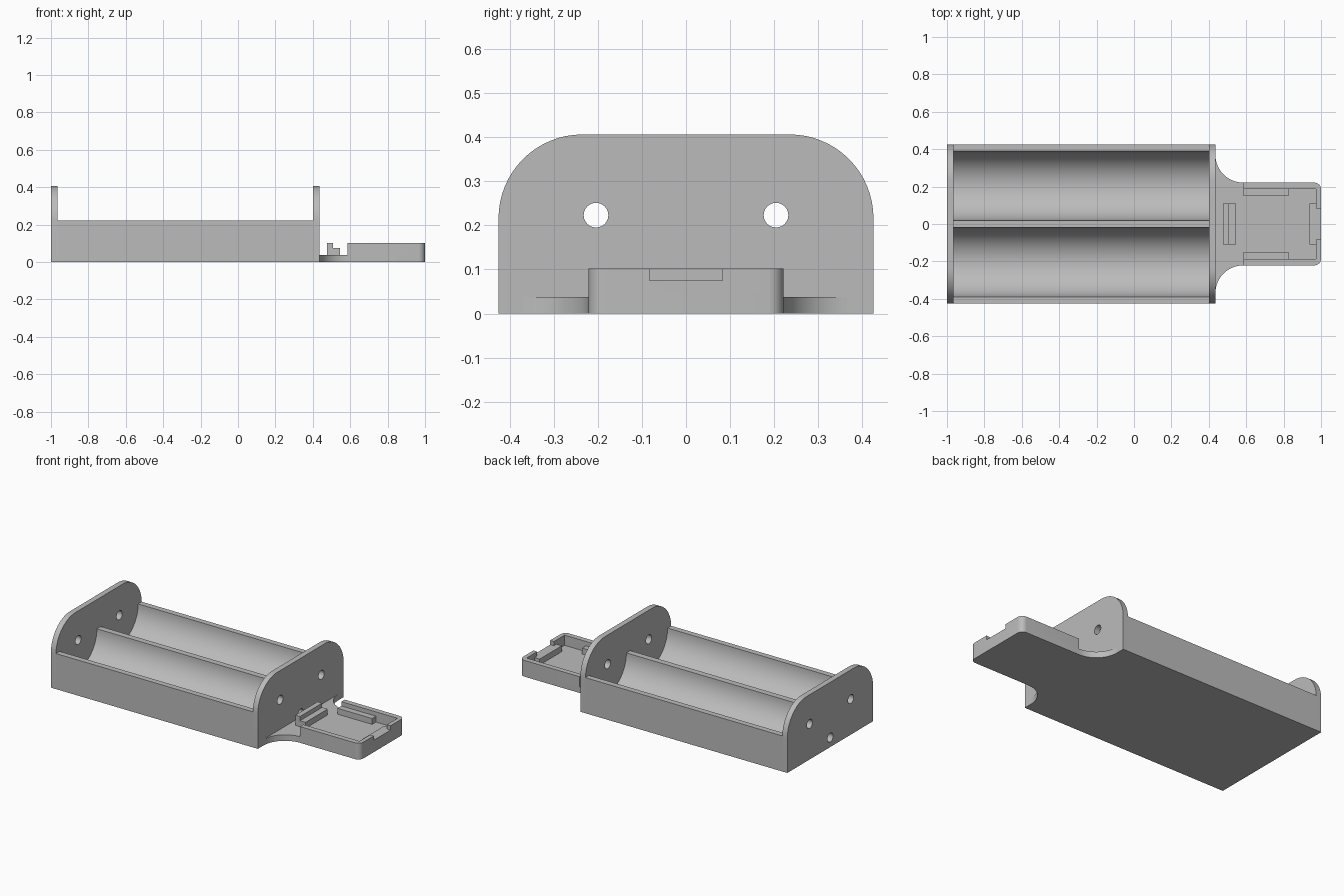
import bpy, bmesh
from math import pi, sin, cos, radians

if "Cube" in bpy.data.objects:
    bpy.data.objects.remove(bpy.data.objects["Cube"], do_unlink=True)

grey = bpy.data.materials.new("matte grey")
GREY = (0.5, 0.5, 0.5, 1)
grey.diffuse_color = GREY
grey.use_nodes = True
grey.node_tree.nodes["Principled BSDF"].inputs["Base Color"].default_value = GREY


def arc(cx, cy, r, start, end, n=16):
    """Points along an arc, angles in degrees."""
    angles = [radians(start + (end - start) * i / n) for i in range(n + 1)]
    return [(cx + r * cos(a), cy + r * sin(a)) for a in angles]


def prism(name, outline, lo, hi, axis):
    """Extrude a 2D outline: (y, z) along x, or (x, y) along z."""
    bm = bmesh.new()
    place = (lambda p: (lo, p[0], p[1])) if axis == "x" else (lambda p: (p[0], p[1], lo))
    face = bm.faces.new([bm.verts.new(place(p)) for p in outline])
    moved = bmesh.ops.extrude_face_region(bm, geom=[face])["geom"]
    step = (hi - lo, 0, 0) if axis == "x" else (0, 0, hi - lo)
    bmesh.ops.translate(bm, vec=step, verts=[v for v in moved if isinstance(v, bmesh.types.BMVert)])
    bmesh.ops.recalc_face_normals(bm, faces=bm.faces)
    mesh = bpy.data.meshes.new(name)
    bm.to_mesh(mesh)
    bm.free()
    mesh.materials.append(grey)
    obj = bpy.data.objects.new(name, mesh)
    bpy.context.collection.objects.link(obj)
    return obj


def box(name, x0, x1, y0, y1, z0, z1):
    return prism(name, [(x0, y0), (x1, y0), (x1, y1), (x0, y1)], z0, z1, "z")


def activate(obj):
    bpy.ops.object.select_all(action="DESELECT")
    obj.select_set(True)
    bpy.context.view_layer.objects.active = obj


def cut(obj, *cutters):
    """Subtract the cutters and discard them."""
    activate(obj)
    for cutter in cutters:
        mod = obj.modifiers.new("cut", "BOOLEAN")
        mod.operation, mod.solver, mod.object = "DIFFERENCE", "EXACT", cutter
        bpy.ops.object.modifier_apply(modifier=mod.name)
        bpy.data.objects.remove(cutter, do_unlink=True)


def bore(y, z, r=0.028):
    return prism("bore_cutter", arc(y, z, r, 0, 345, 23), -1.2, 0.6, "x")


W, RIM = 0.425, 0.223            # half width and height of the tray
CELL_Y, CELL_R = 0.204, 0.185    # cell trough position and radius
X0, X1, PLATE = -1.0, 0.435, 0.035
parts = []

# Tray with two half-round troughs and a wire channel below them
section = [(-W, 0), (W, 0), (W, RIM)]
for y in (CELL_Y, -CELL_Y):
    section += arc(y, RIM, CELL_R, 0, -180, 40)
section.append((-W, RIM))
tray = prism("cell_tray", section, X0 + PLATE, X1 - PLATE, "x")
cut(tray, bore(0, 0.06))
parts.append(tray)

# End plates with rounded shoulders, contact holes and the wire hole
R = 0.19
plate_outline = [(-W, 0), (W, 0)] + arc(W - R, 0.406 - R, R, 0, 90) + arc(R - W, 0.406 - R, R, 90, 180)
for name, x in (("back_end_plate", X0), ("connector_end_plate", X1 - PLATE)):
    plate = prism(name, plate_outline, x, x + PLATE, "x")
    cut(plate, bore(CELL_Y, RIM), bore(-CELL_Y, RIM), bore(0, 0.06))
    parts.append(plate)

# Board platform: flared neck and rounded outer corners
FLOOR, TOP, HW, NECK, C = 0.038, 0.102, 0.221, 0.585, 0.035
corners = arc(1 - C, C - HW, C, -90, 0, 8) + arc(1 - C, HW - C, C, 0, 90, 8)
F = NECK - X1
outline = arc(NECK, -HW - F, F, 180, 90) + corners + arc(NECK, HW + F, F, 270, 180)
parts.append(prism("board_platform", outline, 0, FLOOR, "z"))

# U-shaped rim around the board, notched at the outer end
IN_Y, IN_X = 0.188, 0.974
rim_outline = [(NECK, -HW)] + corners + [
    (NECK, HW), (NECK, IN_Y), (IN_X, IN_Y), (IN_X, -IN_Y), (NECK, -IN_Y)]
rim = prism("board_rim", rim_outline, FLOOR, TOP, "z")
STEP = 0.075
cut(rim, box("notch_cutter", 0.95, 1.1, -0.083, 0.083, STEP, 0.2))
parts.append(rim)

# Ledges that carry the board
for name, side in (("left_ledge", 1), ("right_ledge", -1)):
    y0, y1 = sorted((side * 0.15, side * IN_Y))
    parts.append(box(name, NECK, 0.825, y0, y1, FLOOR, STEP))
parts.append(box("end_ledge", 0.938, IN_X, -0.11, 0.11, FLOOR, STEP))

# Stepped stop at the neck
parts.append(box("stop_wall", 0.475, 0.507, -0.11, 0.11, FLOOR, TOP))
parts.append(box("stop_step", 0.507, 0.545, -0.11, 0.11, FLOOR, STEP))

for part in parts:
    activate(part)
    bpy.ops.object.shade_smooth_by_angle(angle=radians(30))
